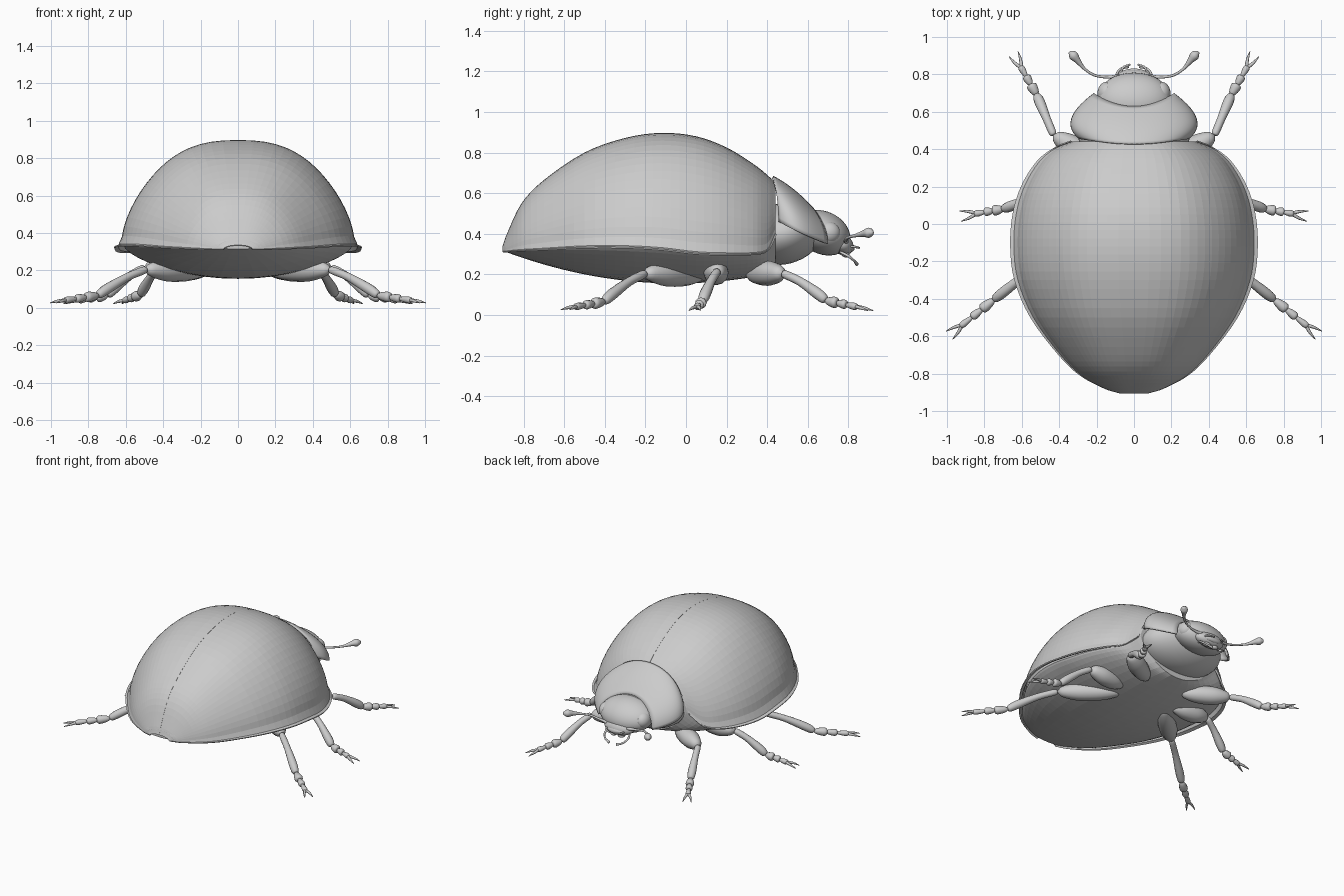
import bpy, bmesh, math
from mathutils import Vector, Matrix

if "Cube" in bpy.data.objects:
    bpy.data.objects.remove(bpy.data.objects["Cube"])

grey = bpy.data.materials.new("plain_grey")
grey.use_nodes = True
grey.diffuse_color = (0.6, 0.6, 0.6, 1)
grey.node_tree.nodes["Principled BSDF"].inputs["Base Color"].default_value = (0.6, 0.6, 0.6, 1)


def finish(name, bm, mirror=False, smooth=True, thickness=0):
    bmesh.ops.recalc_face_normals(bm, faces=bm.faces)
    mesh = bpy.data.meshes.new(name)
    for face in bm.faces:
        face.smooth = smooth
    bm.to_mesh(mesh)
    bm.free()
    mesh.materials.append(grey)
    obj = bpy.data.objects.new(name, mesh)
    bpy.context.collection.objects.link(obj)
    if thickness:
        solid = obj.modifiers.new("Thickness", "SOLIDIFY")
        solid.thickness = thickness
        solid.offset = -1
    if mirror:
        flip = obj.modifiers.new("Mirror", "MIRROR")
        flip.use_mirror_merge = False
    return obj


def spline(points, steps):
    """Smooth samples through points of any dimension."""
    pts = [Vector(p) for p in points]
    pts = [pts[0] * 2 - pts[1]] + pts + [pts[-1] * 2 - pts[-2]]
    out = []
    for a, b, c, d in zip(pts, pts[1:], pts[2:], pts[3:]):
        for i in range(steps):
            t = i / steps
            out.append(b + (c - a) * (t / 2) + (a * 2 - b * 5 + c * 4 - d) * (t * t / 2)
                       + (b * 3 - a - c * 3 + d) * (t ** 3 / 2))
    return out + [pts[-2]]


def loft(rows, closed=False, caps=False):
    bm = bmesh.new()
    grid = [[bm.verts.new(p) for p in row] for row in rows]
    count = len(rows[0])
    for low, high in zip(grid, grid[1:]):
        for j in range(count if closed else count - 1):
            k = (j + 1) % count
            bm.faces.new((low[j], low[k], high[k], high[j]))
    if caps:
        bm.faces.new(grid[0])
        bm.faces.new(grid[-1])
    return bm


def tube(name, points, radii, steps=4, sides=12):
    """Mirrored pair of round limbs through points with a radius at each one."""
    samples = spline([(*p, r) for p, r in zip(points, radii)], steps)
    centres = [Vector(s[:3]) for s in samples]
    rows = []
    for i, s in enumerate(samples):
        along = centres[min(i + 1, len(centres) - 1)] - centres[max(i - 1, 0)]
        turn = along.to_track_quat("Z", "Y")
        radius = max(s[3], 0.002)
        ring = [math.tau * k / sides for k in range(sides)]
        rows.append([centres[i] + turn @ Vector((math.cos(a), math.sin(a), 0)) * radius for a in ring])
    return finish(name, loft(rows, True, True), True)


def ball(name, centre, size, tilt=0, mirror=False):
    bm = bmesh.new()
    place = Matrix.Translation(centre) @ Matrix.Rotation(math.radians(tilt), 4, "X")
    bmesh.ops.create_uvsphere(bm, u_segments=32, v_segments=20, radius=1,
                              matrix=place @ Matrix.Diagonal((*size, 1)))
    return finish(name, bm, mirror)


# Shell stations from tail to neck: y, half width, rim height, ridge height
stations = spline([
    (-0.905, 0.08, 0.315, 0.335), (-0.88, 0.16, 0.315, 0.405), (-0.81, 0.29, 0.32, 0.55),
    (-0.7, 0.405, 0.325, 0.665), (-0.5, 0.555, 0.335, 0.8), (-0.3, 0.64, 0.335, 0.872),
    (-0.12, 0.662, 0.325, 0.897), (0.05, 0.65, 0.305, 0.88), (0.2, 0.605, 0.3, 0.825),
    (0.33, 0.525, 0.302, 0.745), (0.4, 0.44, 0.32, 0.69), (0.44, 0.34, 0.4, 0.65)], 4)

# Wing covers: domed section with a flared rim, split down the middle
arch = [(1, 0), (0.97, 0.012)]
for i in range(1, 18):
    a = math.pi / 2 * i / 17
    v = math.sin(a)
    arch.append((0.945 * max(math.cos(a), 0) ** (1.5 - 0.65 * v), v))
rows = [[(max(u * w, 0.0004), y, rim + v * (top - rim)) for u, v in arch] for y, w, rim, top in stations]
finish("wing_covers", loft(rows), True, False, 0.008)

# Body inside the covers with a rounded belly
rows = []
for y, w, rim, top in stations[2:]:
    low = 0.155 + 0.16 * ((y + 0.05) / 0.85) ** 2
    ring = []
    for k in range(40):
        a = math.tau * k / 40
        s = math.sin(a)
        z = rim + 0.01 + (s * (top - rim) * 0.82 if s > 0 else -abs(s) ** 1.5 * (rim + 0.01 - low))
        ring.append((math.cos(a) * w * (0.92 - 0.06 * max(s, 0)), y, z))
    rows.append(ring)
finish("body", loft(rows, True, True), smooth=False)
ball("chest", (0, 0.48, 0.4), (0.3, 0.2, 0.15), 15)

# Neck shield: three bowed edges blended from back to front
rows = []
for i in range(15):
    t = i / 14
    row = []
    for j in range(33):
        a = math.pi * (j / 32 - 0.5)
        s, c = math.sin(a), math.cos(a)
        back = Vector((0.295 * s, 0.43 + 0.025 * s * s, 0.46 + 0.225 * c))
        middle = Vector((0.335 * s, 0.53 + 0.035 * s * s, 0.405 + 0.215 * c))
        front = Vector((0.215 * s, 0.63 + 0.07 * s * s, 0.35 + 0.175 * c))
        row.append(back * (1 - t) * (1 - 2 * t) + middle * 4 * t * (1 - t) + front * t * (2 * t - 1))
    rows.append(row)
finish("neck_shield", loft(rows), thickness=0.012)

# Head, eyes and mouth
ball("head", (0, 0.675, 0.405), (0.195, 0.14, 0.105), -25)
ball("eyes", (0.145, 0.7, 0.405), (0.05, 0.06, 0.055), mirror=True)
ball("snout", (0, 0.765, 0.35), (0.115, 0.065, 0.05), -35)
ball("upper_lip", (0, 0.805, 0.335), (0.07, 0.028, 0.022), -35)
ball("jaws", (0.03, 0.78, 0.305), (0.03, 0.03, 0.018), -35, True)
tube("long_feelers", [(0.08, 0.76, 0.31), (0.092, 0.8, 0.29), (0.07, 0.83, 0.265), (0.03, 0.842, 0.25)],
     [0.006, 0.007, 0.006, 0.009])
tube("short_feelers", [(0.07, 0.79, 0.34), (0.06, 0.835, 0.335), (0.02, 0.853, 0.33)], [0.005, 0.006, 0.005])

# Antennae with clubbed tips
tube("antennae", [(0.08, 0.79, 0.36), (0.14, 0.785, 0.365), (0.21, 0.795, 0.38), (0.265, 0.83, 0.39),
                  (0.3, 0.872, 0.4), (0.325, 0.902, 0.405), (0.345, 0.92, 0.405)],
     [0.012, 0.008, 0.007, 0.008, 0.016, 0.025, 0.008])


def leg(name, hip, knee, ankle, foot):
    hip, knee, ankle, foot = map(Vector, (hip, knee, ankle, foot))
    tube(name + "_thighs", [hip.lerp(knee, t) for t in (0, 0.06, 0.3, 0.65, 0.92, 1)],
         [0.005, 0.032, 0.056, 0.06, 0.036, 0.006])
    shin = [knee.lerp(ankle, t) + Vector((0, 0, 0.015 * math.sin(t * math.pi))) for t in (0, 0.05, 0.4, 0.8, 0.97, 1)]
    tube(name + "_shins", shin, [0.005, 0.02, 0.022, 0.028, 0.022, 0.005])
    # Jointed toes swell towards the end of each segment
    ends = [ankle.lerp(foot, t) for t in (0, 0.36, 0.66, 1)]
    for i, (a, b) in enumerate(zip(ends, ends[1:])):
        size = 0.028 - 0.005 * i
        tube(f"{name}_toe_{i + 1}", [a.lerp(b, t) for t in (-0.1, 0.2, 0.75, 1, 1.08)],
             [0.005, size * 0.7, size, size * 0.8, 0.004])
    forward = (foot - ankle).normalized()
    side = forward.cross(Vector((0, 0, 1)))
    for label, sign in (("inner", -1), ("outer", 1)):
        tube(f"{name}_{label}_claws",
             [foot - forward * 0.01, foot + forward * 0.035 + side * sign * 0.018,
              foot + forward * 0.08 + side * sign * 0.028 - Vector((0, 0, 0.005))],
             [0.01, 0.008, 0.002], sides=8)


leg("front_leg", (0.15, 0.31, 0.205), (0.43, 0.475, 0.205), (0.52, 0.69, 0.07), (0.605, 0.84, 0.04))
leg("middle_leg", (0.22, 0.14, 0.2), (0.5, 0.155, 0.215), (0.7, 0.08, 0.065), (0.85, 0.055, 0.04))
leg("hind_leg", (0.18, 0.08, 0.195), (0.49, -0.2, 0.205), (0.75, -0.405, 0.065), (0.925, -0.545, 0.04))
